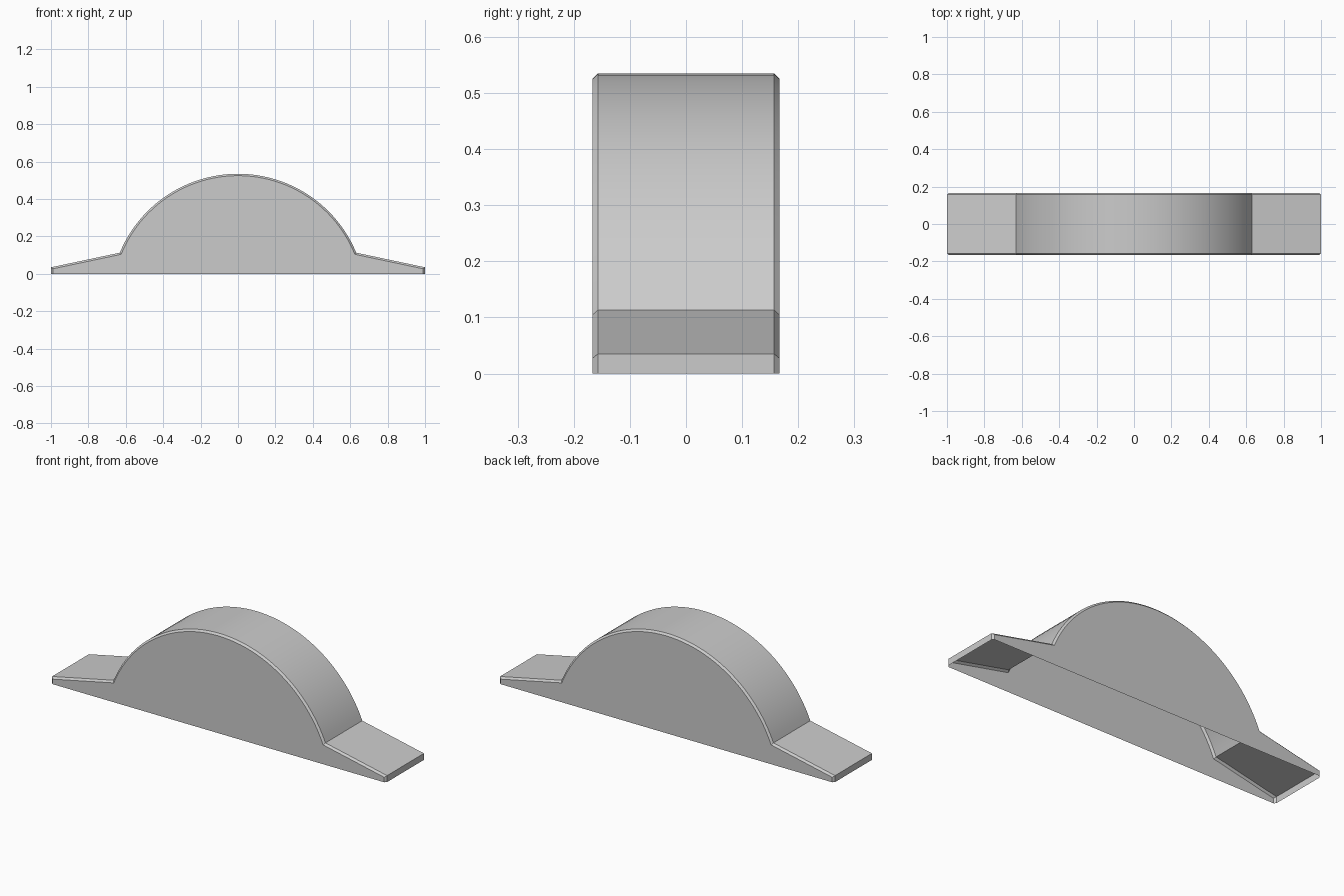
import bpy, bmesh, math
from mathutils import Vector

cube = bpy.data.objects.get("Cube")
if cube:
    bpy.data.objects.remove(cube)

HALF_DEPTH, BEVEL, SEGMENTS = 0.167, 0.01, 48
HIP_X, HIP_Z, TOP_Z, END_Z = 0.632, 0.113, 0.535, 0.035

# Outline: end wall, ramp, arched crown, ramp, end wall
rise = TOP_Z - HIP_Z
radius = (HIP_X ** 2 + rise ** 2) / (2 * rise)
sweep = math.asin(HIP_X / radius)
arch = []
for i in range(SEGMENTS + 1):
    a = sweep * (1 - 2 * i / SEGMENTS)
    arch.append(Vector((radius * math.sin(a), TOP_Z - radius + radius * math.cos(a))))
outline = [Vector((1, 0)), Vector((1, END_Z)), *arch, Vector((-1, END_Z)), Vector((-1, 0))]


def inset(points, d):
    """Move an open outline inward by d with mitred corners."""
    normals = []
    for p, q in zip(points, points[1:]):
        t = (q - p).normalized()
        normals.append(Vector((t.y, -t.x)))
    before = [normals[0]] + normals
    after = normals + [normals[-1]]
    return [p - (m + n) * d / (1 + m.dot(n)) for p, m, n in zip(points, before, after)]


# Hollow shell, open underneath, with chamfered side edges
bm = bmesh.new()
inner = inset(outline, BEVEL)
rings = []
for points, y in ((inner, -HALF_DEPTH), (outline, BEVEL - HALF_DEPTH),
                  (outline, HALF_DEPTH - BEVEL), (inner, HALF_DEPTH)):
    rings.append([bm.verts.new((p.x, y, p.y)) for p in points])
for r, s in zip(rings, rings[1:]):
    for i in range(len(r) - 1):
        bm.faces.new((r[i], r[i + 1], s[i + 1], s[i]))
bm.faces.new(rings[0][::-1])
bm.faces.new(rings[-1])
bmesh.ops.recalc_face_normals(bm, faces=bm.faces)
mesh = bpy.data.meshes.new("arched_ramp_shell")
bm.to_mesh(mesh)
bm.free()

shell = bpy.data.objects.new("arched_ramp_shell", mesh)
bpy.context.collection.objects.link(shell)

# Plain grey finish
grey = bpy.data.materials.new("plain_grey")
grey.use_nodes = True
colour = (0.6, 0.6, 0.6, 1)
grey.diffuse_color = colour
grey.node_tree.nodes["Principled BSDF"].inputs["Base Color"].default_value = colour
mesh.materials.append(grey)

bpy.context.view_layer.objects.active = shell
shell.select_set(True)
bpy.ops.object.shade_smooth_by_angle(angle=math.radians(20))
